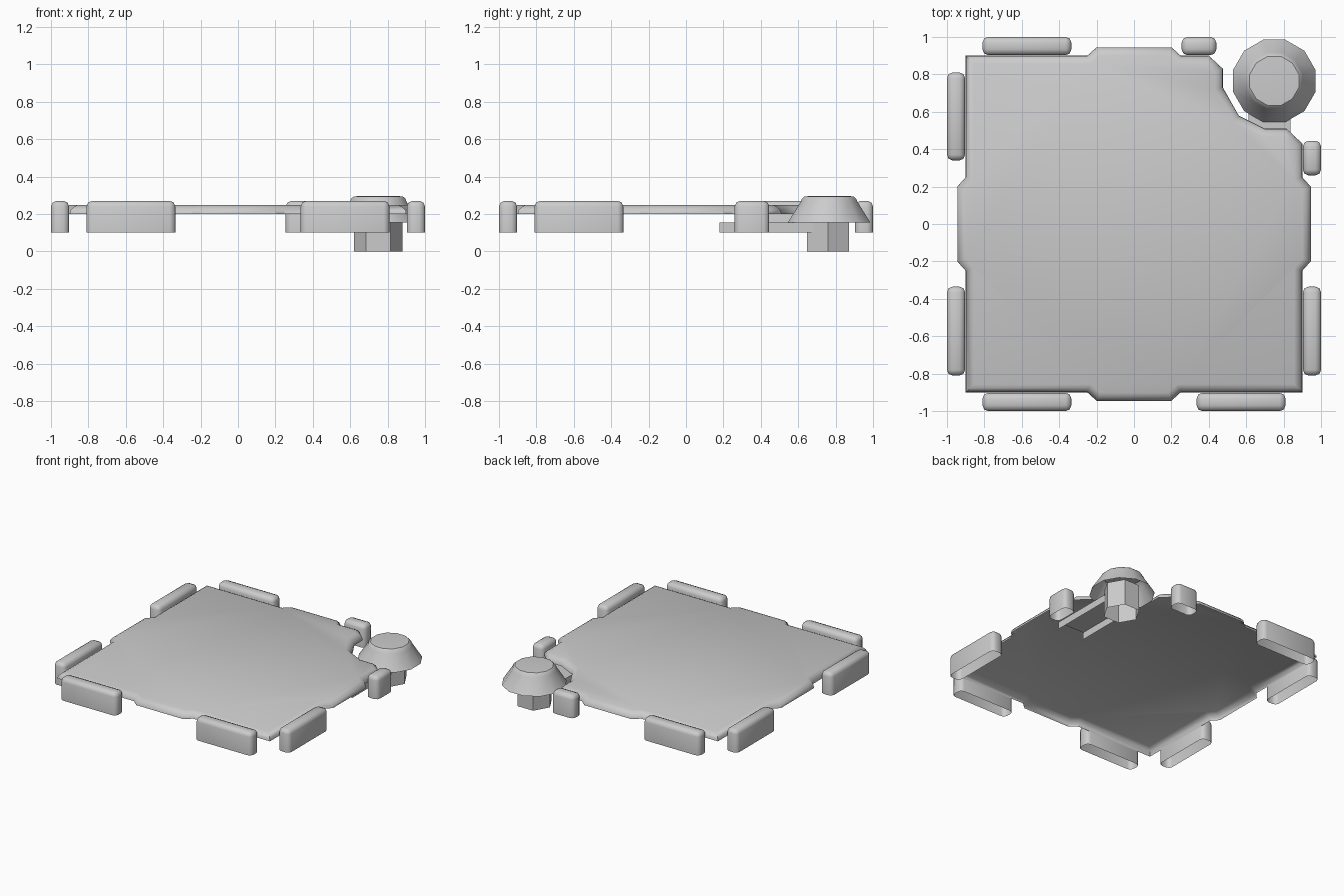
import bpy, bmesh
from math import radians, cos, sin, pi
from mathutils import Vector, Matrix

if "Cube" in bpy.data.objects:
    bpy.data.objects.remove(bpy.data.objects["Cube"])


def finish(name, bm, angle=35):
    bmesh.ops.recalc_face_normals(bm, faces=bm.faces)
    me = bpy.data.meshes.new(name)
    bm.to_mesh(me)
    bm.free()
    ob = bpy.data.objects.new(name, me)
    bpy.context.collection.objects.link(ob)
    bpy.context.view_layer.objects.active = ob
    ob.select_set(True)
    bpy.ops.object.shade_smooth_by_angle(angle=radians(angle))
    ob.select_set(False)
    return ob


def inset(points, d):
    """Mitred inward offset of a counter-clockwise outline."""
    out = []
    for i, p in enumerate(points):
        a = (p - points[i - 1]).normalized()
        b = (points[(i + 1) % len(points)] - p).normalized()
        na, nb = Vector((-a.y, a.x)), Vector((-b.y, b.x))
        out.append(p + (na + nb) * d / (1 + na.dot(nb)))
    return out


def loft(bm, rings):
    """Skin stacked rings and cap the last one; the underside stays open."""
    loops = [[bm.verts.new(co) for co in ring] for ring in rings]
    n = len(loops[0])
    for lo, hi in zip(loops, loops[1:]):
        for i in range(n):
            j = (i + 1) % n
            bm.faces.new((lo[i], lo[j], hi[j], hi[i]))
    bm.faces.new(loops[-1])


def turned(name, cx, cy, sides, phase, profile, angle):
    bm = bmesh.new()
    loft(bm, [[(cx + r * cos(phase + 2 * pi * i / sides),
                cy + r * sin(phase + 2 * pi * i / sides), z)
               for i in range(sides)] for r, z in profile])
    return finish(name, bm, angle)


def open_box(lo, hi, drop):
    """Box without the faces that look along the given directions."""
    lo, hi = Vector(lo), Vector(hi)
    bm = bmesh.new()
    size = hi - lo
    bmesh.ops.create_cube(bm, size=1, matrix=Matrix.Translation((lo + hi) / 2)
                          @ Matrix.Diagonal((*size, 1)))
    bm.normal_update()
    gone = [f for f in bm.faces if any(f.normal.dot(Vector(d)) > .9 for d in drop)]
    bmesh.ops.delete(bm, geom=gone, context='FACES')
    return bm


# Floor plate: tabbed square with one corner cut away
side = [(-.9, -.9), (-.25, -.9), (-.2, -.945), (.2, -.945), (.25, -.9)]
cut = [(.9, .43), (.815, .51), (.7, .51), (.56, .58), (.475, .73), (.475, .83), (.4, .9)]
outline = []
for k in range(4):
    pts = [Matrix.Rotation(k * pi / 2, 2) @ Vector(p) for p in side]
    if k == 2:
        pts[:1] = [Vector(p) for p in cut]
    outline += pts
bm = bmesh.new()
loft(bm, [[(p.x, p.y, z) for p in inset(outline, d)]
          for d, z in ((0, .2), (.003, .218), (.022, .238), (.043, .248))])
finish("floor_plate", bm, 40)

# Edge rails: start, end along the bottom edge, then turned to each side
rails = [(0, -.81, -.335), (0, .335, .81), (1, -.81, -.335), (1, .26, .445),
         (2, -.44, -.255), (2, .335, .81), (3, -.81, -.34), (3, .335, .81)]
for i, (turn, a, b) in enumerate(rails):
    bm = open_box((a, -1, .1), (b, -.903, .27), [(0, 0, -1)])
    edges = [e for e in bm.edges if max(v.co.z for v in e.verts) > .2]
    bmesh.ops.bevel(bm, geom=edges, offset=.03, segments=2, profile=.5, affect='EDGES')
    bm.transform(Matrix.Rotation(turn * pi / 2, 4, 'Z'))
    finish(f"edge_rail_{i + 1}", bm, 50)

# Channel bracket running from the post under the plate
finish("bracket", open_box((.612, .18, .1), (.836, .68, .155),
                           [(0, 0, -1), (0, 1, 0), (0, -1, 0)]))

# Hexagonal post
turned("corner_post", .75, .76, 6, 0, [(.13, 0), (.13, .2)], 30)

# Twelve-sided cap, hollow underneath
turned("post_cap", .75, .765, 12, pi / 12,
       [(.228, .155), (.157, .265), (.15, .282), (.136, .294), (.1, .296)], 28)
